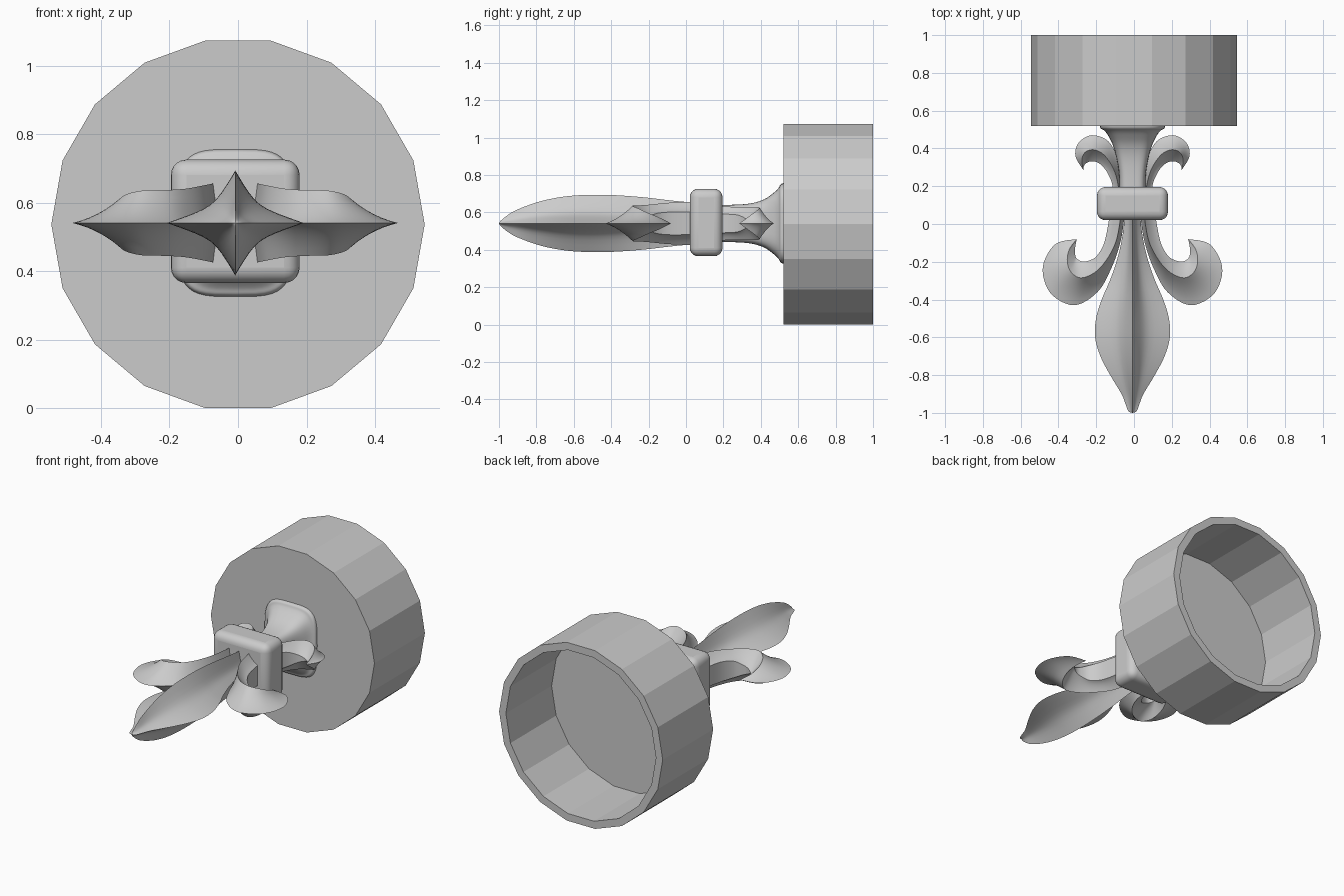
import bpy, bmesh, math

if "Cube" in bpy.data.objects:
    bpy.data.objects.remove(bpy.data.objects["Cube"])

CX, CZ = -0.008, 0.541


def spline(rows, steps):
    """Catmull-Rom interpolation through rows of numbers."""
    out = []
    n = len(rows)
    for i in range(n - 1):
        p = [rows[max(0, min(n - 1, i + k))] for k in (-1, 0, 1, 2)]
        for s in range(steps):
            t = s / steps
            out.append([0.5 * (2 * b + (c - a) * t + (2 * a - 5 * b + 4 * c - d) * t ** 2
                               + (3 * b - a - 3 * c + d) * t ** 3)
                        for a, b, c, d in zip(*p)])
    return out + [list(rows[-1])]


def loft(name, rings, smooth=None, mirror=False, origin=(CX, 0, CZ)):
    """Skin closed rings of equal length and cap both ends."""
    bm = bmesh.new()
    vr = [[bm.verts.new(p) for p in ring] for ring in rings]
    n = len(rings[0])
    for a, b in zip(vr, vr[1:]):
        for i in range(n):
            j = (i + 1) % n
            bm.faces.new((a[i], a[j], b[j], b[i]))
    bm.faces.new(vr[0])
    bm.faces.new(vr[-1])
    bmesh.ops.remove_doubles(bm, verts=bm.verts[:], dist=0.0004)
    bmesh.ops.recalc_face_normals(bm, faces=bm.faces[:])
    me = bpy.data.meshes.new(name)
    bm.to_mesh(me)
    bm.free()
    ob = bpy.data.objects.new(name, me)
    ob.location = origin
    bpy.context.collection.objects.link(ob)
    if mirror:
        ob.modifiers.new("mirror", 'MIRROR').use_clip = False
    if smooth:
        bpy.ops.object.select_all(action='DESELECT')
        ob.select_set(True)
        bpy.context.view_layer.objects.active = ob
        bpy.ops.object.shade_smooth_by_angle(angle=math.radians(smooth))
    return ob


def hollow_arc(p, q, sag, n=6):
    """Points from p towards q (q excluded), dipped in z."""
    return [tuple(a + (b - a) * s for a, b in zip(p[:2], q[:2]))
            + (p[2] + (q[2] - p[2]) * s - sag * 4 * s * (1 - s),)
            for s in (k / n for k in range(n))]


def curled_petal(name, rows):
    """Rows: inner x,y, ridge x,y, outer x,y, ridge height, inner edge height."""
    rings = []
    for ix, iy, rx, ry, ox, oy, h, hi in spline(rows, 6):
        h, hi = max(h, 0), max(hi, 0)
        ridge = (rx, ry, h)
        top = hollow_arc((ix, iy, hi), ridge, 0.06 * h) + hollow_arc(ridge, (ox, oy, 0), 0.12 * h)
        bottom = [(x, y, -z) for x, y, z in reversed(top)]
        rings.append(top + [(ox, oy, 0)] + bottom)
    loft(name, rings, 35, mirror=True)


# Hollow 18-sided cap, open at the back
def ring18(r, y):
    return [(r * math.cos(math.tau * i / 18), y, r * math.sin(math.tau * i / 18)) for i in range(18)]


loft("cap", [ring18(0.545, 0.52), ring18(0.545, 1.0), ring18(0.5, 1.0), ring18(0.5, 0.565)],
     origin=(0, 0, 0.537))

# Flared neck with a rounded rectangular section
neck = [(.1, .07, .1), (.25, .07, .1), (.35, .085, .108), (.42, .105, .13), (.47, .13, .165),
        (.495, .15, .19), (.505, .168, .208), (.52, .172, .215), (.53, .172, .215)]


def rounded(y, w, h, n=48):
    ring = []
    for i in range(n):
        c, s = math.cos(math.tau * i / n), math.sin(math.tau * i / n)
        ring.append((w * math.copysign(abs(c) ** 0.5, c), y, h * math.copysign(abs(s) ** 0.5, s)))
    return ring


loft("neck", [rounded(*r) for r in spline(neck, 4)], 40)

# Rounded collar band
bpy.ops.mesh.primitive_cube_add(size=1, location=(CX, 0.108, 0.546))
collar = bpy.context.object
collar.name = "collar"
collar.scale = (0.376, 0.175, 0.36)
bpy.ops.object.transform_apply(location=False, rotation=False, scale=True)
bev = collar.modifiers.new("bevel", 'BEVEL')
bev.width = 0.045
bev.segments = 5
bpy.ops.object.shade_smooth_by_angle(angle=math.radians(35))

# Centre petal: pointed, four ridges with hollow faces (y, half width, half height)
blade = [(-1, 0, 0), (-.99, .022, .015), (-.95, .038, .047), (-.9, .058, .075), (-.8, .118, .112),
         (-.7, .17, .136), (-.6, .198, .149), (-.5, .193, .153), (-.4, .163, .152), (-.3, .12, .146),
         (-.2, .085, .137), (-.1, .06, .125), (0, .045, .115), (.1, .04, .11)]
rings = []
for y, w, h in spline(blade, 4):
    ring = []
    corners = [(w, 0), (0, h), (-w, 0), (0, -h), (w, 0)]
    for (ax, az), (bx, bz) in zip(corners, corners[1:]):
        for k in range(8):
            t = k / 8
            f = 1 - 0.56 * t * (1 - t) * 2
            ring.append(((ax + (bx - ax) * t) * f, y, (az + (bz - az) * t) * f))
    rings.append(ring)
loft("centre_petal", rings, 35)

# Large curled side petals
curled_petal("side_petals", [
    (.115, .1, .06, .1, .04, .1, .115, .06),
    (.125, .02, .065, .02, .045, .02, .115, .06),
    (.15, -.1, .09, -.1, .065, -.1, .11, .06),
    (.19, -.17, .145, -.2, .11, -.23, .1, .05),
    (.235, -.195, .205, -.26, .185, -.36, .096, .03),
    (.27, -.197, .275, -.285, .31, -.43, .094, .015),
    (.297, -.18, .325, -.255, .435, -.365, .08, 0),
    (.305, -.15, .345, -.2, .475, -.23, .055, 0),
    (.302, -.115, .335, -.135, .41, -.108, .028, 0),
    (.295, -.08, .295, -.08, .295, -.08, 0, 0)])

# Small curled petals behind the collar
curled_petal("small_petals", [
    (.11, .12, .075, .12, .055, .12, .09, .05),
    (.105, .2, .075, .2, .055, .2, .09, .05),
    (.135, .275, .1, .29, .07, .32, .088, .045),
    (.175, .32, .15, .365, .125, .435, .088, .025),
    (.215, .332, .205, .393, .215, .47, .085, .01),
    (.245, .322, .25, .38, .285, .43, .07, 0),
    (.258, .305, .268, .34, .302, .36, .04, 0),
    (.26, .285, .26, .285, .26, .285, 0, 0)])
